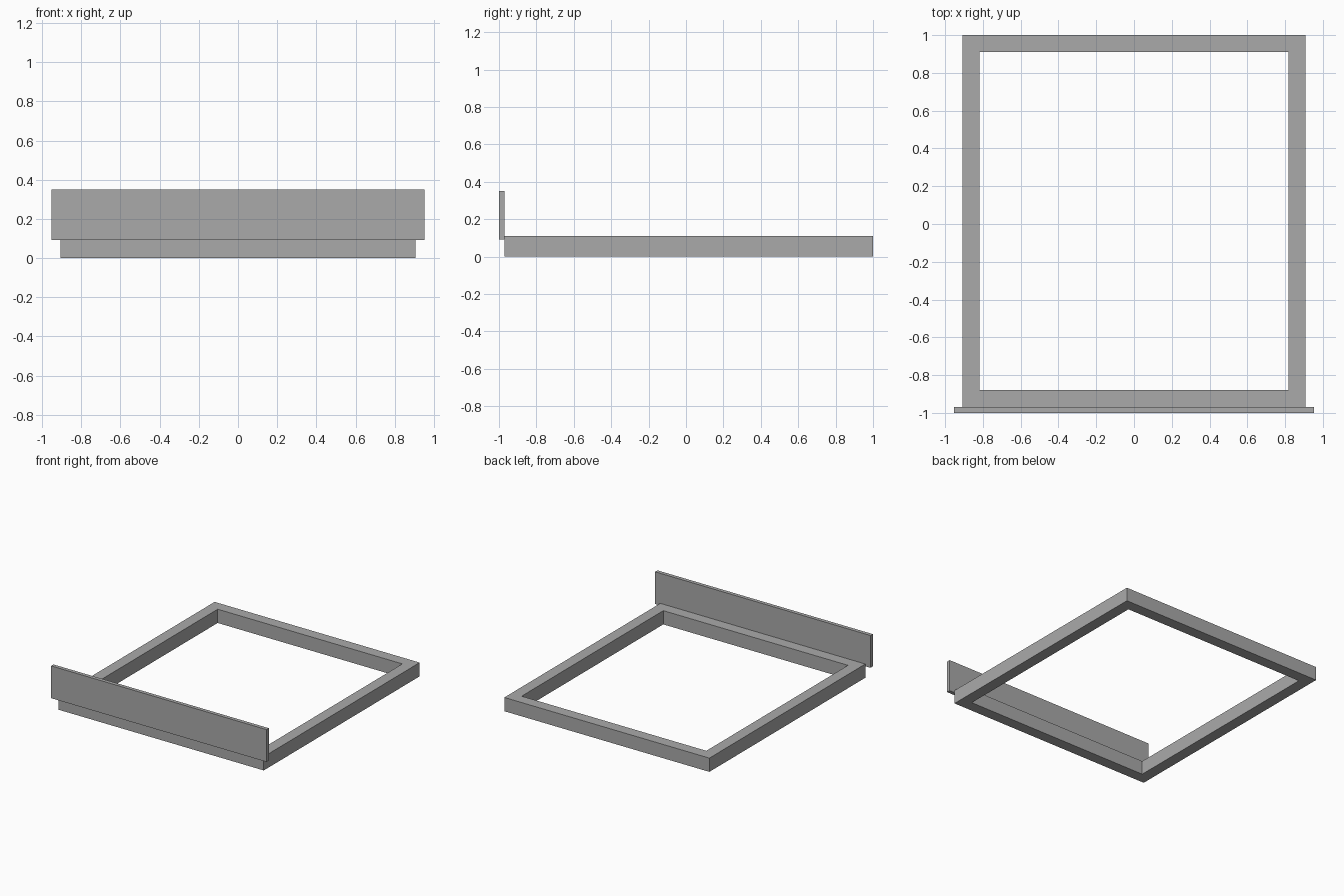
import bpy
import bmesh

cube = bpy.data.objects.get("Cube")
if cube:
    bpy.data.objects.remove(cube, do_unlink=True)

grey = bpy.data.materials.new("plain grey")
grey.use_nodes = True
color = (0.4, 0.4, 0.4, 1)
grey.diffuse_color = color
grey.node_tree.nodes["Principled BSDF"].inputs["Base Color"].default_value = color


def finish(name, bm):
    bmesh.ops.recalc_face_normals(bm, faces=bm.faces[:])
    mesh = bpy.data.meshes.new(name)
    bm.to_mesh(mesh)
    bm.free()
    mesh.materials.append(grey)
    obj = bpy.data.objects.new(name, mesh)
    bpy.context.collection.objects.link(obj)
    return obj


def rectangle(bm, half_x, y0, y1, z):
    corners = [(-half_x, y0), (half_x, y0), (half_x, y1), (-half_x, y1)]
    return [bm.verts.new((x, y, z)) for x, y in corners]


def extrude_up(bm, faces, height):
    result = bmesh.ops.extrude_face_region(bm, geom=faces, use_keep_orig=True)
    verts = [v for v in result["geom"] if isinstance(v, bmesh.types.BMVert)]
    bmesh.ops.translate(bm, verts=verts, vec=(0, 0, height))


# Open rectangular frame of constant rail width
FRONT, BACK, HALF, RAIL = -0.97, 1.0, 0.907, 0.09
bm = bmesh.new()
outer = rectangle(bm, HALF, FRONT, BACK, 0)
inner = rectangle(bm, HALF - RAIL, FRONT + RAIL, BACK - RAIL, 0)
rails = []
for i in range(4):
    j = (i + 1) % 4
    rails.append(bm.faces.new((outer[i], outer[j], inner[j], inner[i])))
extrude_up(bm, rails, 0.11)
finish("drawer_frame", bm)

# Taller, slightly wider panel fixed to the front rail
bm = bmesh.new()
base = bm.faces.new(rectangle(bm, 0.953, -1.0, FRONT, 0.092))
extrude_up(bm, [base], 0.258)
finish("front_panel", bm)
